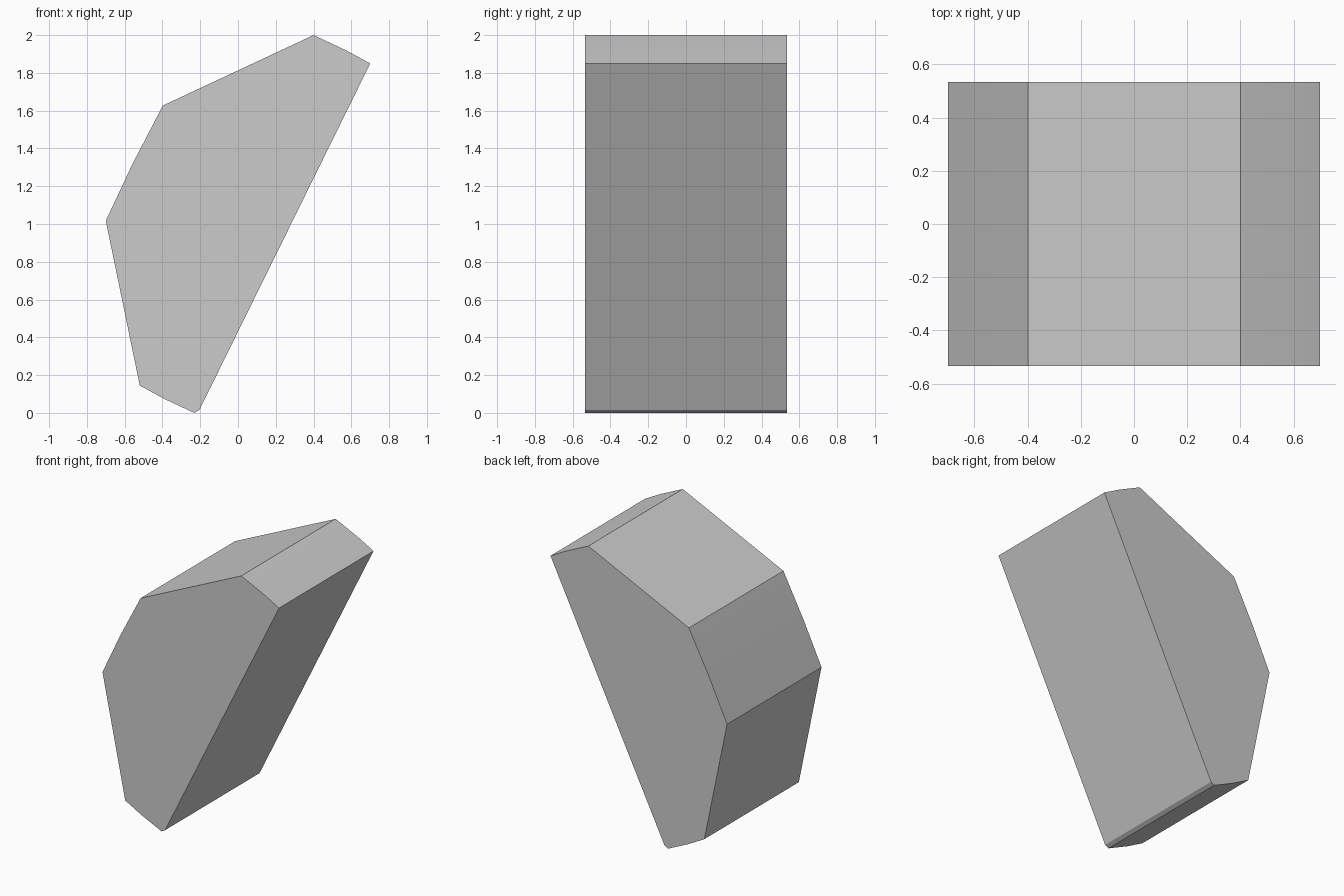
import bpy, bmesh, math
from mathutils import Vector

if "Cube" in bpy.data.objects:
    bpy.data.objects.remove(bpy.data.objects["Cube"])

# Side outline (x, z), clockwise from the peak
outline = [(0.40, 2.0), (0.575, 1.918), (0.70, 1.85),      # slightly bowed top bevel
           (-0.204, 0.016), (-0.232, 0.0),                 # small foot
           (-0.39, 0.074), (-0.52, 0.145),                 # lower bevel
           (-0.70, 1.017), (-0.56, 1.315), (-0.398, 1.627)]  # back
half_depth = 0.535

# Wedge block: outline extruded along y
bm = bmesh.new()
cap = bm.faces.new([bm.verts.new((x, -half_depth, z)) for x, z in outline])
result = bmesh.ops.extrude_face_region(bm, geom=[cap], use_keep_orig=True)
moved = [g for g in result["geom"] if isinstance(g, bmesh.types.BMVert)]
bmesh.ops.translate(bm, verts=moved, vec=Vector((0, 2 * half_depth, 0)))
bmesh.ops.recalc_face_normals(bm, faces=bm.faces)

mesh = bpy.data.meshes.new("wedge_block")
bm.to_mesh(mesh)
bm.free()
block = bpy.data.objects.new("wedge_block", mesh)
bpy.context.collection.objects.link(block)

# Smooth only the faintly bowed faces
bpy.context.view_layer.objects.active = block
block.select_set(True)
bpy.ops.object.shade_smooth_by_angle(angle=math.radians(15))
